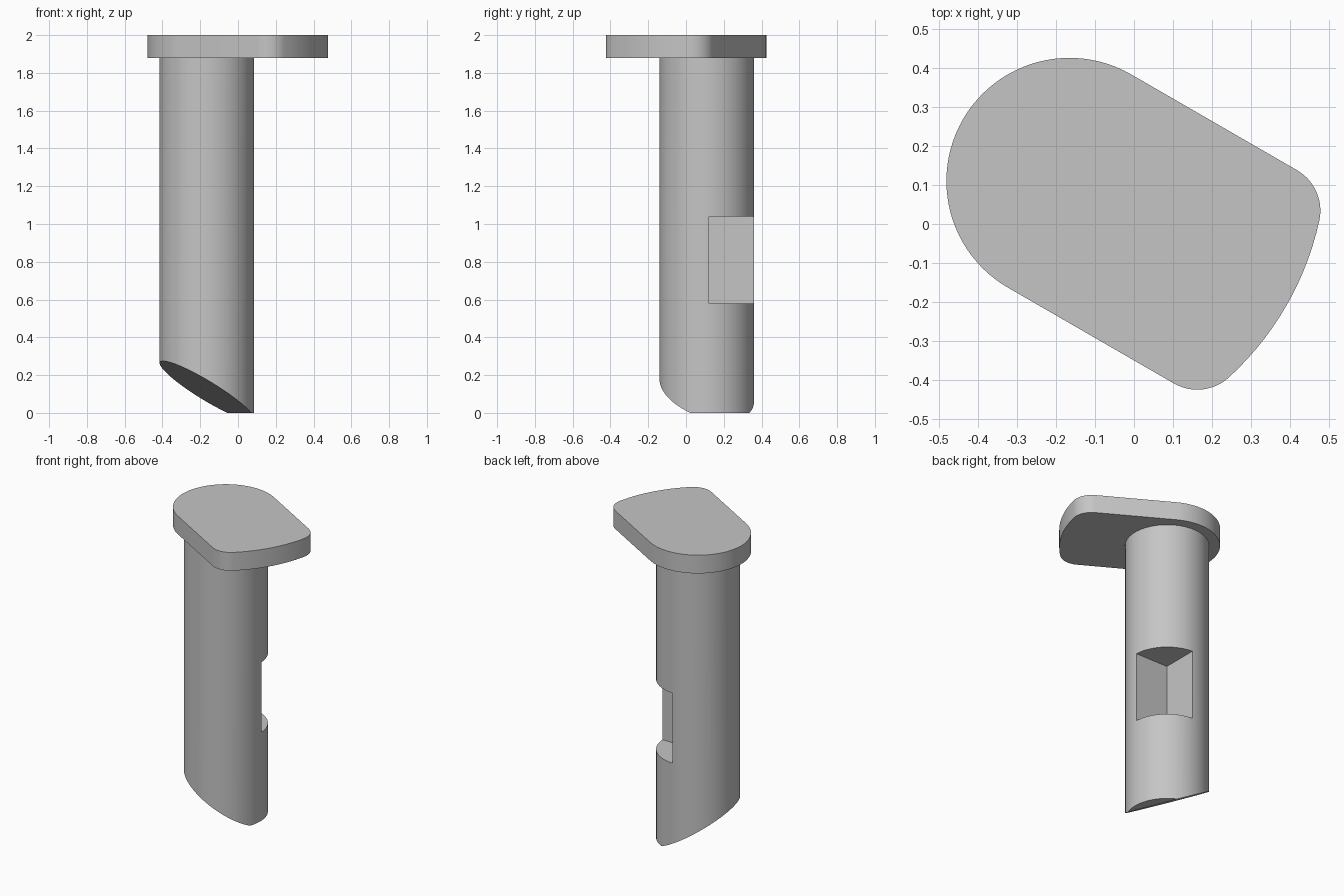
import bpy
import bmesh
from math import radians, cos, sin, atan2, degrees
from mathutils import Vector, Matrix

if "Cube" in bpy.data.objects:
    bpy.data.objects.remove(bpy.data.objects["Cube"], do_unlink=True)

AXIS = Vector((-0.165, 0.11, 0))    # shaft axis
RADIUS = 0.25
HEAD_BOTTOM, TOP = 1.88, 2.0

grey = bpy.data.materials.new("plain grey")
grey.use_nodes = True
grey.diffuse_color = (0.56, 0.56, 0.56, 1)
grey.node_tree.nodes["Principled BSDF"].inputs["Base Color"].default_value = grey.diffuse_color


def make_object(name, bm):
    bmesh.ops.recalc_face_normals(bm, faces=bm.faces)
    mesh = bpy.data.meshes.new(name)
    bm.to_mesh(mesh)
    bm.free()
    obj = bpy.data.objects.new(name, mesh)
    bpy.context.collection.objects.link(obj)
    mesh.materials.append(grey)
    return obj


def activate(obj):
    bpy.ops.object.select_all(action='DESELECT')
    obj.select_set(True)
    bpy.context.view_layer.objects.active = obj


def arc(u, v, radius, start, end, steps):
    angles = [radians(start + (end - start) * i / steps) for i in range(steps + 1)]
    return [(u + radius * cos(a), v + radius * sin(a)) for a in angles]


# Head: round at the shaft, widening into a bowed end with rounded corners
big, corner, reach, end_radius, tip = 0.315, 0.12, 0.49, 0.768, 0.64
side = big - corner
bow = degrees(atan2(side, reach - tip + end_radius))
outline = arc(0, 0, big, 90, 270, 48)
outline += arc(reach, -side, corner, -90, -bow, 14)
outline += arc(tip - end_radius, 0, end_radius, -bow, bow, 14)[1:-1]
outline += arc(reach, side, corner, bow, 90, 14)

bm = bmesh.new()
base = bm.faces.new([bm.verts.new((u, v, HEAD_BOTTOM)) for u, v in outline])
extruded = bmesh.ops.extrude_face_region(bm, geom=[base], use_keep_orig=True)
bmesh.ops.translate(bm, vec=(0, 0, TOP - HEAD_BOTTOM),
                    verts=[g for g in extruded["geom"] if isinstance(g, bmesh.types.BMVert)])
bm.transform(Matrix.Translation(AXIS) @ Matrix.Rotation(radians(-30), 4, 'Z'))
head = make_object("head_plate", bm)

# Shaft: round bar with a slanted cut at the foot
bm = bmesh.new()
height = HEAD_BOTTOM + 0.01
bmesh.ops.create_cone(bm, cap_ends=True, segments=96, radius1=RADIUS, radius2=RADIUS,
                      depth=height,
                      matrix=Matrix.Translation(AXIS + Vector((0, 0, height / 2))))
bmesh.ops.bisect_plane(bm, geom=bm.verts[:] + bm.edges[:] + bm.faces[:],
                       plane_co=AXIS + Vector((0, 0, 0.117)),
                       plane_no=Vector((-0.585, -0.236, -1)).normalized(),
                       clear_outer=True)
bmesh.ops.holes_fill(bm, edges=[e for e in bm.edges if e.is_boundary], sides=0)
shaft = make_object("shaft", bm)

# Notch: square-cornered pocket on the back right of the shaft
bm = bmesh.new()
low, high, size = 0.58, 1.04, 0.5
bmesh.ops.create_cube(bm, size=1)
bmesh.ops.scale(bm, vec=(size, size, high - low), verts=bm.verts)
bmesh.ops.translate(bm, verts=bm.verts, vec=AXIS + Vector(
    (size / 2 + 0.013, size / 2 + 0.013, (low + high) / 2)))
cutter = make_object("notch_cutter", bm)
cutter.hide_render = True

cut = shaft.modifiers.new("notch", 'BOOLEAN')
cut.operation = 'DIFFERENCE'
cut.solver = 'EXACT'
cut.object = cutter
activate(shaft)
bpy.ops.object.modifier_apply(modifier=cut.name)
bpy.data.objects.remove(cutter, do_unlink=True)

for obj in (head, shaft):
    activate(obj)
    bpy.ops.object.shade_smooth_by_angle(angle=radians(25))
